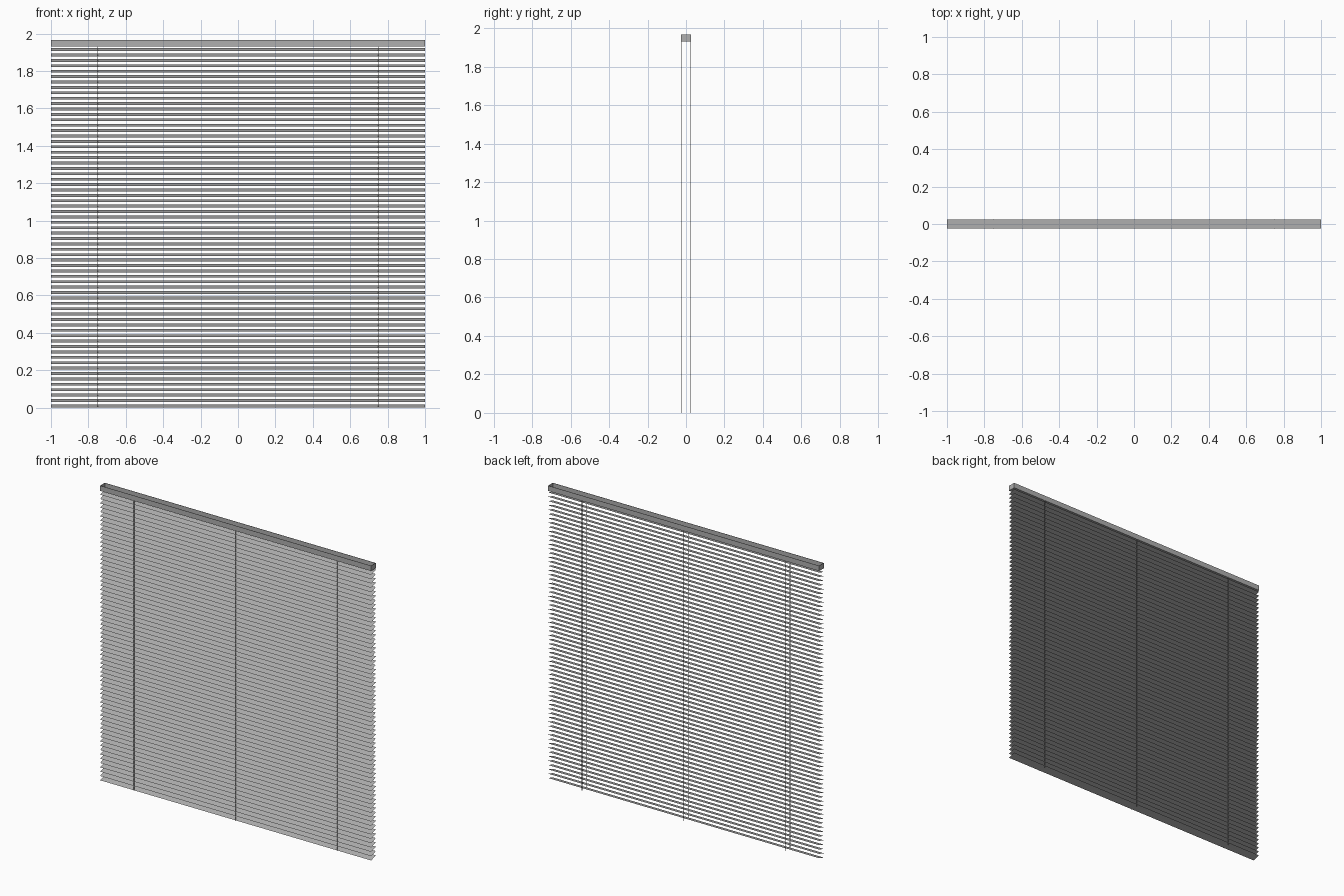
import bpy, bmesh

if "Cube" in bpy.data.objects:
    bpy.data.objects.remove(bpy.data.objects["Cube"])

HALF_W = 1.0      # half width of the blind
HALF_D = 0.025    # half depth of slats and headrail
RAIL_Z0, RAIL_Z1 = 1.932, 1.967
SLATS = 67
SLAT_RISE = 0.015  # height difference between front and back slat edges

# darker grey shared by all parts
grey = bpy.data.materials.new("dark_grey")
grey.diffuse_color = (0.43, 0.43, 0.43, 1)
grey.use_nodes = True
grey.node_tree.nodes["Principled BSDF"].inputs["Base Color"].default_value = grey.diffuse_color


def finish(bm, name):
    mesh = bpy.data.meshes.new(name)
    bm.to_mesh(mesh)
    bm.free()
    mesh.materials.append(grey)
    obj = bpy.data.objects.new(name, mesh)
    bpy.context.collection.objects.link(obj)
    return obj


def box(name, x0, x1, y0, y1, z0, z1):
    bm = bmesh.new()
    bmesh.ops.create_cube(bm, size=1)
    bmesh.ops.scale(bm, vec=(x1 - x0, y1 - y0, z1 - z0), verts=bm.verts)
    bmesh.ops.translate(bm, vec=((x0 + x1) / 2, (y0 + y1) / 2, (z0 + z1) / 2), verts=bm.verts)
    return finish(bm, name)


# headrail: open-topped channel made from a U profile swept along x
t = 0.002
profile = [(-HALF_D, RAIL_Z1), (-HALF_D, RAIL_Z0), (HALF_D, RAIL_Z0), (HALF_D, RAIL_Z1),
           (HALF_D - t, RAIL_Z1), (HALF_D - t, RAIL_Z0 + t),
           (-HALF_D + t, RAIL_Z0 + t), (-HALF_D + t, RAIL_Z1)]
bm = bmesh.new()
face = bm.faces.new([bm.verts.new((-HALF_W, y, z)) for y, z in profile])
ext = bmesh.ops.extrude_face_region(bm, geom=[face], use_keep_orig=True)
moved = [v for v in ext["geom"] if isinstance(v, bmesh.types.BMVert)]
bmesh.ops.translate(bm, vec=(2 * HALF_W, 0, 0), verts=moved)
bmesh.ops.recalc_face_normals(bm, faces=bm.faces)
finish(bm, "headrail")

# headrail end caps
for side, x in (("left", -HALF_W), ("right", HALF_W - t)):
    box(f"headrail_cap_{side}", x, x + t, -HALF_D + t, HALF_D - t, RAIL_Z0 + t, RAIL_Z1)

# slats: one thin tilted sheet, front edge low, repeated upwards
bm = bmesh.new()
bm.faces.new([bm.verts.new(p) for p in (
    (-HALF_W, -HALF_D, 0.002), (HALF_W, -HALF_D, 0.002),
    (HALF_W, HALF_D, 0.002 + SLAT_RISE), (-HALF_W, HALF_D, 0.002 + SLAT_RISE))])
slats = finish(bm, "slats")
array = slats.modifiers.new("stack", 'ARRAY')
array.count = SLATS
array.use_relative_offset = False
array.use_constant_offset = True
array.constant_offset_displace = (0, 0, 1.905 / (SLATS - 1))

# ladder cords in front of and behind the slats
r = 0.0013
for i, x in enumerate((-0.75, 0, 0.75)):
    for side, y in (("front", -HALF_D), ("back", HALF_D)):
        box(f"cord_{side}_{i + 1}", x - r, x + r, y - r, y + r, 0, RAIL_Z0 + t)
